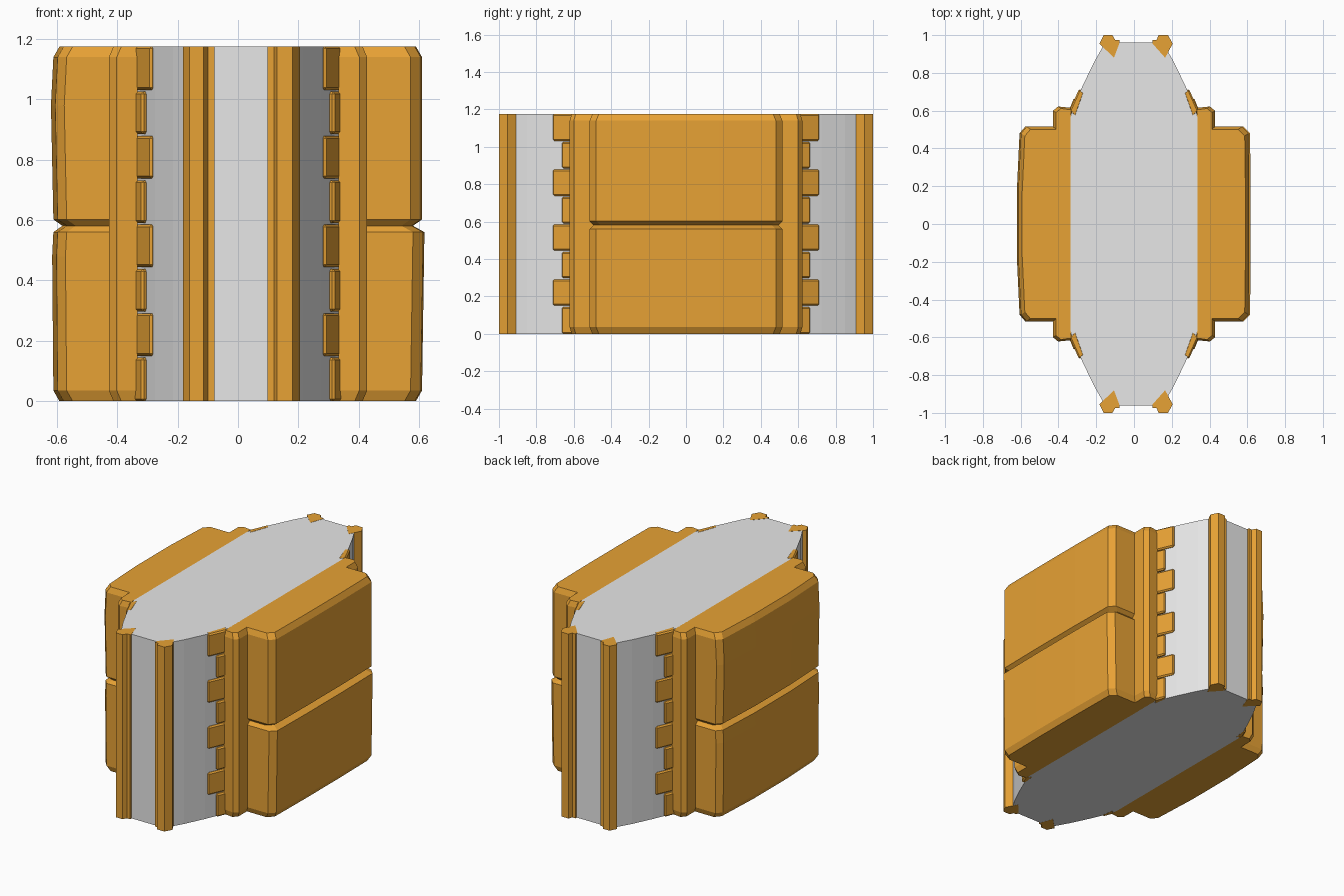
import bpy, bmesh

cube = bpy.data.objects.get("Cube")
if cube:
    bpy.data.objects.remove(cube, do_unlink=True)


def material(name, color):
    m = bpy.data.materials.new(name)
    m.use_nodes = True
    m.diffuse_color = color
    m.node_tree.nodes["Principled BSDF"].inputs["Base Color"].default_value = color
    return m


GREY = material("light grey", (0.8, 0.8, 0.8, 1))
GOLD = material("golden orange", (0.8, 0.36, 0.035, 1))
HEIGHT = 1.175
EPS = 0.001


def loft(name, rings, mat, bevel=0):
    """Skin a stack of equal-length rings and cap both ends."""
    bm = bmesh.new()
    loops = [[bm.verts.new(p) for p in ring] for ring in rings]
    n = len(loops[0])
    for a, b in zip(loops, loops[1:]):
        for i in range(n):
            j = (i + 1) % n
            bm.faces.new((a[i], a[j], b[j], b[i]))
    bm.faces.new(loops[0])
    bm.faces.new(loops[-1])
    bmesh.ops.recalc_face_normals(bm, faces=bm.faces)
    me = bpy.data.meshes.new(name)
    bm.to_mesh(me)
    bm.free()
    me.materials.append(mat)
    ob = bpy.data.objects.new(name, me)
    bpy.context.collection.objects.link(ob)
    if bevel:
        mod = ob.modifiers.new("bevel", 'BEVEL')
        mod.width = bevel
        mod.segments = 1
    return ob


def prism(name, pts, z0, z1, mat, bevel=0):
    return loft(name, [[(x, y, z) for x, y in pts] for z in (z0, z1)], mat, bevel)


def fold(half):
    """Complete a y > 0 half outline with its mirror image."""
    return half + [(x, -y) for x, y in reversed(half)]


def flip(pts, sx, sy):
    return [(x * sx, y * sy) for x, y in pts]


# Core: long prism with gently curved shoulders
quarter = [(0.335, 0.57), (0.307, 0.65), (0.275, 0.725), (0.215, 0.85), (0.152, 0.962)]
prism("core", fold(quarter + flip(quarter[::-1], -1, 1)), 0, HEIGHT, GREY)

# Corner posts at both ends
left_post = [(0.098, 0.955), (0.098, 0.975), (0.12, 0.975), (0.13, 1.0),
             (0.18, 1.0), (0.205, 0.955), (0.165, 0.88)]
right_post = [(-0.078, 0.955), (-0.078, 0.975), (-0.1, 0.975), (-0.115, 1.0),
              (-0.16, 1.0), (-0.183, 0.955), (-0.106, 0.88)]
for sy, end in ((-1, "front"), (1, "back")):
    prism(f"{end}_left_post", flip(left_post, 1, sy), -EPS / 2, HEIGHT + EPS, GOLD)
    prism(f"{end}_right_post", flip(right_post, 1, sy), -EPS / 2, HEIGHT + EPS, GOLD)

# Side frames and grooved side blocks: (height, inset) for each ring
frame_half = [(0.333, 0.615), (0.402, 0.622), (0.428, 0.6)]
frame_rings = [(0, 0.015), (0.035, 0), (1.14, 0), (HEIGHT, 0.015)]
block_rings = [(0, 0.02), (0.035, 0), (0.56, 0), (0.581, 0.03),
               (0.602, 0), (1.14, 0), (HEIGHT, 0.02)]
blocks = {1: [(0.4, 0.515), (0.572, 0.515), (0.606, 0.48), (0.61, 0.18)],
          -1: [(0.4, 0.515), (0.568, 0.515), (0.598, 0.48), (0.612, 0.18)]}
# Small outward swell of the outer faces: (side, height, amount)
swell = {1: (0.56, 0.008), -1: (0.98, 0.008)}


def side_part(name, half, rings, side, inner):
    out = []
    for z, d in rings:
        ring = [(x if x == inner else x - d, y - d * 0.7) for x, y in half]
        out.append([(x * side, y, z) for x, y in fold(ring)])
    return loft(name, out, GOLD)


for side, label in ((1, "left"), (-1, "right")):
    side_part(f"{label}_frame", frame_half, frame_rings, side, 0.333)
    rings = list(block_rings)
    z, amount = swell[side]
    if side == 1:
        rings[2] = (z, -amount)
    else:
        rings[5:5] = [(z, -amount)]
        rings[2:2] = [(0.48, -amount / 2)]
    # keep the end faces straight while the outer face swells
    out = []
    for z, d in rings:
        ring = [(x if x == 0.4 else x - d, y - max(d, 0) * 0.7) for x, y in blocks[side]]
        out.append([(x * side, y, z) for x, y in fold(ring)])
    loft(f"{label}_side_block", out, GOLD)

# Interlocking teeth, short and long in turn, up each shoulder
long_tooth = [(0.342, 0.6), (0.29, 0.717), (0.262, 0.695), (0.31, 0.56)]
short_tooth = [(0.345, 0.6), (0.318, 0.668), (0.295, 0.65), (0.31, 0.56)]
pitch = (HEIGHT + EPS) / 8
for sx, label in ((1, "left"), (-1, "right")):
    for sy, end in ((-1, "front"), (1, "back")):
        for i in range(8):
            shape = long_tooth if i % 2 else short_tooth
            top = (i + 1) * pitch - (0.003 if i < 7 else 0)
            prism(f"{end}_{label}_tooth_{i + 1}", flip(shape, sx, sy),
                  i * pitch + (0.003 if i else -EPS / 2), top, GOLD, 0.008)
